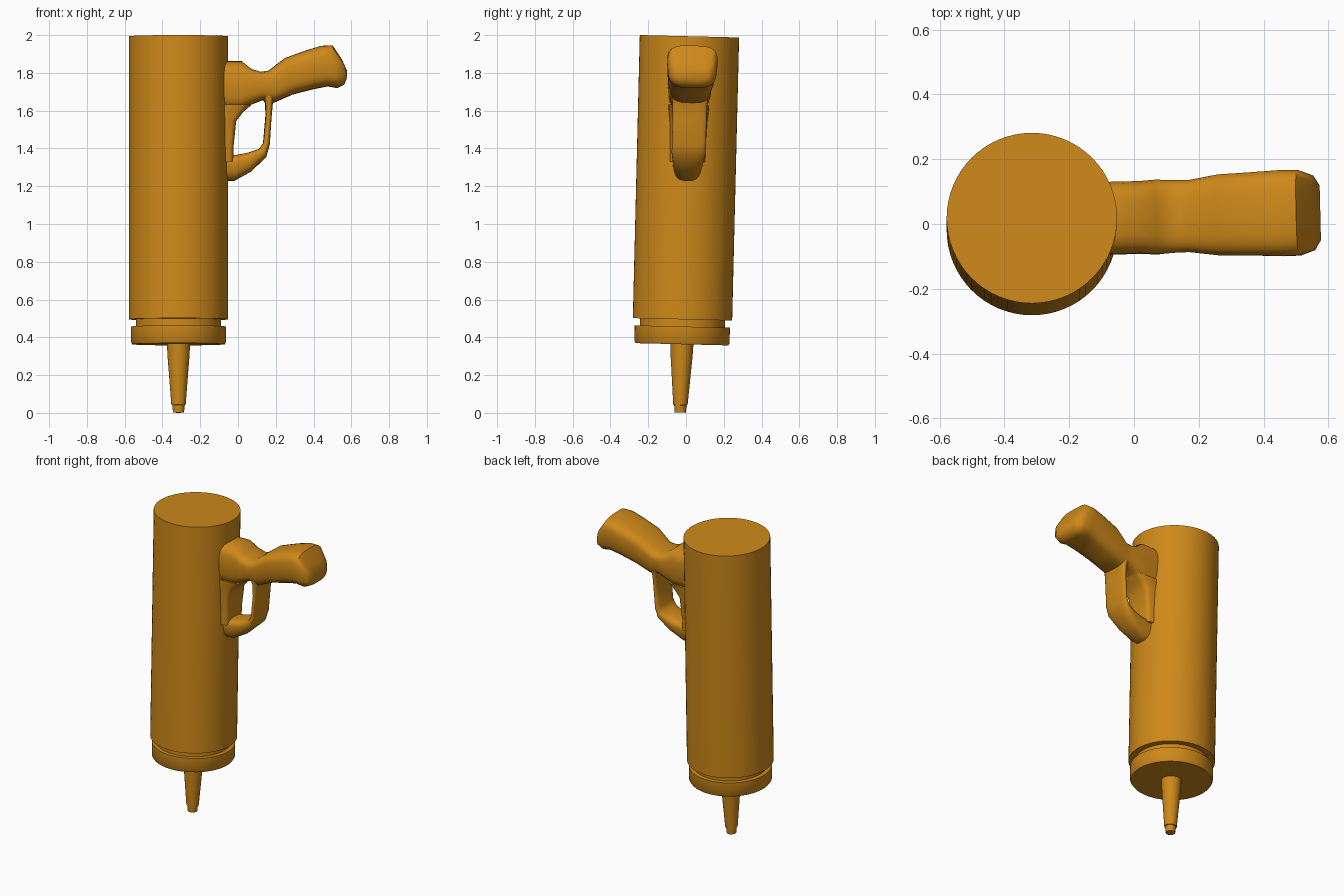
import bpy, bmesh, math
from mathutils import Matrix

AX = -0.315                      # tube axis in x
mat = bpy.data.materials.new("orange")
mat.diffuse_color = (0.62, 0.25, 0.01, 1)

# whole model leans slightly towards +y; the handle is also turned a little about the tube
TILT = (Matrix.Translation((AX, 0, 1.25)) @ Matrix.Rotation(-0.0245, 4, 'X')
        @ Matrix.Translation((0, 0, -1.25)))
TURN = TILT @ Matrix.Rotation(0.024, 4, 'Z')


def rings_to_object(name, rings, matrix, angle=35):
    """Skin a list of closed point rings and cap both ends."""
    bm = bmesh.new()
    loops = [[bm.verts.new(p) for p in ring] for ring in rings]
    n = len(loops[0])
    for a, b in zip(loops, loops[1:]):
        for i in range(n):
            j = (i + 1) % n
            bm.faces.new((a[i], a[j], b[j], b[i]))
    bm.faces.new(loops[0])
    bm.faces.new(loops[-1])
    bmesh.ops.recalc_face_normals(bm, faces=bm.faces)
    bm.transform(matrix)
    me = bpy.data.meshes.new(name)
    bm.to_mesh(me)
    bm.free()
    me.materials.append(mat)
    ob = bpy.data.objects.new(name, me)
    bpy.context.collection.objects.link(ob)
    bpy.ops.object.select_all(action='DESELECT')
    ob.select_set(True)
    bpy.context.view_layer.objects.active = ob
    bpy.ops.object.shade_smooth_by_angle(angle=math.radians(angle))
    return ob


def lathe(name, profile, n=64):
    rings = [[(r * math.cos(2 * math.pi * i / n), r * math.sin(2 * math.pi * i / n), z)
              for i in range(n)] for r, z in profile]
    return rings_to_object(name, rings, TILT)


def loft(name, sections, power=3.5, n=24):
    """Section: outer x,z, inner x,z, half width, width factor at the inner side."""
    rings = []
    for x1, z1, x2, z2, hw, taper in sections:
        ring = []
        for i in range(n):
            a = 2 * math.pi * i / n
            c, s = math.cos(a), math.sin(a)
            u = math.copysign(abs(c) ** (2 / power), c)
            v = math.copysign(abs(s) ** (2 / power), s)
            t = (1 - v) / 2
            w = hw * (1 + (taper - 1) * t)
            ring.append((x1 + (x2 - x1) * t - AX, u * w, z1 + (z2 - z1) * t))
        rings.append(ring)
    return rings_to_object(name, rings, TURN, 50)


# tube and end cap
lathe("tube", [(0.263, 0.495), (0.263, 1.994)])
lathe("cap_neck", [(0.225, 0.44), (0.225, 0.51)])
lathe("cap_collar", [(0.245, 0.363), (0.252, 0.374), (0.252, 0.457)])

# tapered nozzle with stepped tip
lathe("nozzle", [(0.062, 0.38), (0.058, 0.30), (0.038, 0.042), (0.033, 0.04), (0.029, 0.001)], 32)

# grip, from the tube mount out to the rounded end
loft("grip", [
    (-0.13, 1.862, -0.13, 1.600, 0.115, 0.95),
    (0.02, 1.862, 0.015, 1.603, 0.115, 0.95),
    (0.07, 1.822, 0.07, 1.632, 0.120, 0.92),
    (0.12, 1.806, 0.13, 1.655, 0.119, 0.85),
    (0.16, 1.812, 0.19, 1.642, 0.118, 0.85),
    (0.25, 1.880, 0.29, 1.686, 0.131, 0.90),
    (0.36, 1.920, 0.40, 1.714, 0.135, 0.90),
    (0.44, 1.944, 0.475, 1.729, 0.138, 0.92),
    (0.50, 1.946, 0.525, 1.720, 0.137, 0.92),
    (0.55, 1.870, 0.562, 1.738, 0.120, 0.92),
    (0.575, 1.815, 0.574, 1.765, 0.085, 1.0),
])

# trigger guard, from under the grip round to the tube
loft("guard", [
    (0.200, 1.690, 0.120, 1.690, 0.100, 1.0),
    (0.184, 1.635, 0.143, 1.640, 0.092, 1.0),
    (0.177, 1.560, 0.146, 1.580, 0.090, 1.0),
    (0.168, 1.420, 0.133, 1.430, 0.090, 1.0),
    (0.150, 1.355, 0.112, 1.398, 0.088, 1.04),
    (0.070, 1.278, 0.050, 1.377, 0.074, 1.2),
    (-0.02, 1.228, -0.010, 1.366, 0.062, 1.4),
    (-0.13, 1.228, -0.130, 1.366, 0.062, 1.4),
], 3)

# mounting strip along the tube inside the guard
loft("mount_strip", [
    (-0.12, 1.330, -0.025, 1.330, 0.100, 0.88),
    (-0.12, 1.400, -0.025, 1.400, 0.100, 0.88),
    (-0.12, 1.545, -0.010, 1.545, 0.105, 0.88),
    (-0.12, 1.590, 0.025, 1.590, 0.110, 0.88),
    (-0.12, 1.630, 0.070, 1.630, 0.112, 0.88),
], 5)
